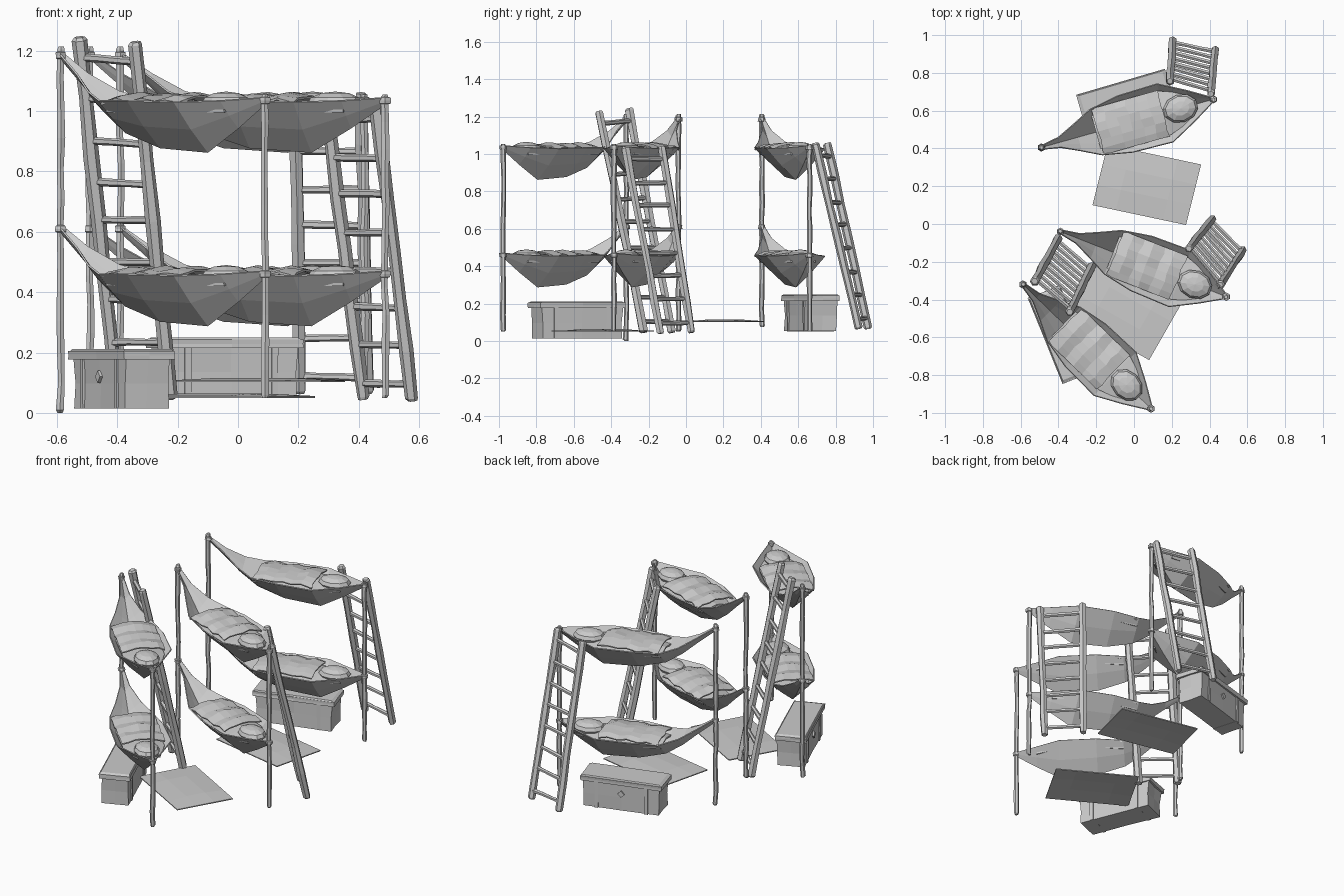
import bpy, bmesh, math, random
from mathutils import Vector, Matrix

if "Cube" in bpy.data.objects:
    bpy.data.objects.remove(bpy.data.objects["Cube"])

random.seed(4)


def make(name, verts, faces, thick=0.0):
    me = bpy.data.meshes.new(name)
    me.from_pydata([tuple(v) for v in verts], [], faces)
    bm = bmesh.new()
    bm.from_mesh(me)
    bmesh.ops.recalc_face_normals(bm, faces=bm.faces)
    bm.to_mesh(me)
    bm.free()
    ob = bpy.data.objects.new(name, me)
    bpy.context.collection.objects.link(ob)
    if thick:
        m = ob.modifiers.new("thickness", 'SOLIDIFY')
        m.thickness = thick
        m.offset = 0
    return ob


def jit(a):
    return random.uniform(-a, a)


def pole(name, a, b, r, rings=2, sides=6, wobble=0.0, cap=0.7):
    """Rough wooden pole from a to b, chamfered at both ends."""
    a, b = Vector(a), Vector(b)
    d = b - a
    q = d.to_track_quat('Z', 'Y')
    ch = min(0.01 / d.length, 0.1)
    ts = [0, ch] + [i / rings for i in range(1, rings)] + [1 - ch, 1]
    verts, faces = [], []
    for k, t in enumerate(ts):
        rr = r * (cap if k in (0, len(ts) - 1) else 1 + jit(0.12))
        off = Vector((jit(wobble), jit(wobble), 0))
        for s in range(sides):
            an = 2 * math.pi * (s + 0.5) / sides
            verts.append(a + d * t + q @ (Vector((math.cos(an), math.sin(an), 0)) * rr + off))
    for k in range(len(ts) - 1):
        for s in range(sides):
            n = (s + 1) % sides
            faces.append((k * sides + s, k * sides + n, (k + 1) * sides + n, (k + 1) * sides + s))
    last = (len(ts) - 1) * sides
    faces += [tuple(range(sides)), tuple(range(last, last + sides))]
    return make(name, verts, faces)


def sheet(name, rows, thick):
    """Skin a grid of points, then give it thickness."""
    n = len(rows[0])
    faces = [(i * n + j, i * n + j + 1, (i + 1) * n + j + 1, (i + 1) * n + j)
             for i in range(len(rows) - 1) for j in range(n - 1)]
    return make(name, [p for r in rows for p in r], faces, thick)


# hammock stations: distance along, half width, edge height, keel height
STATIONS = [(0.0, 0.010, 1.195, 1.175), (0.10, 0.028, 1.125, 1.09), (0.20, 0.075, 1.065, 1.00),
            (0.30, 0.125, 1.035, 0.93), (0.46, 0.155, 1.035, 0.88), (0.68, 0.160, 1.03, 0.865),
            (0.82, 0.085, 1.035, 0.945), (0.945, 0.010, 1.045, 1.025)]


def bunk(tag, left, right, base_l, base_r):
    L, R = Vector(left), Vector(right)
    d = (R - L).normalized()
    nrm = Vector((-d.y, d.x))

    def P(u, v, z):
        p = L + d * u + nrm * v
        return Vector((p.x, p.y, z))

    # posts
    pole(f"tall_post_{tag}", (*L, base_l), (*L, 1.215), 0.014, 12, 6, 0.003)
    pole(f"short_post_{tag}", (*R, base_r), (*R, 1.055), 0.014, 11, 6, 0.003)
    for level, dz in (("upper", 0.0), ("lower", -0.575)):
        # hammock cloth with a V-shaped section
        rows = []
        for u, w, ze, zk in STATIONS:
            rows.append([P(u, w * s, zk + (ze - zk) * h + dz) for s, h in
                         ((-1, 1), (-0.5, 0.46), (0, 0), (0.5, 0.46), (1, 1))])
        sheet(f"hammock_{level}_{tag}", rows, 0.006)
        # rope knots at the posts
        for q, z in ((L, 1.185), (R, 1.035)):
            pole(f"knot_{level}_{tag}", (*q, z + dz - 0.012), (*q, z + dz + 0.012), 0.020, 2)
        # rumpled blanket
        rows = []
        for i in range(7):
            u = 0.31 + 0.06 * i
            rows.append([P(u + jit(0.006), v, dz + 1.047 - 1.3 * v * v
                           + 0.010 * (i % 2) + jit(0.004))
                         for v in (-0.125, -0.09, -0.045, 0, 0.045, 0.09, 0.125)])
        sheet(f"blanket_{level}_{tag}", rows, 0.008)
        # padding that fills the hammock below blanket and pillow
        rows = [[P(u, w * 0.85 * s, 1.02 + dz - 0.02 * abs(s)) for s in (-1, 0, 1)]
                for u, w in ((0.3, 0.11), (0.46, 0.14), (0.68, 0.14), (0.82, 0.08))]
        sheet(f"padding_{level}_{tag}", rows, 0.01)
        # pillow
        bm = bmesh.new()
        bmesh.ops.create_uvsphere(bm, u_segments=10, v_segments=6, radius=1)
        rot = Matrix.Rotation(math.atan2(d.y, d.x), 4, 'Z')
        bmesh.ops.transform(bm, verts=bm.verts, matrix=Matrix.Translation(P(0.765, 0.0, 1.025 + dz))
                            @ rot @ Matrix.Diagonal((0.095, 0.075, 0.040, 1)))
        me = bpy.data.meshes.new("pillow")
        bm.to_mesh(me)
        bm.free()
        bpy.context.collection.objects.link(bpy.data.objects.new(f"pillow_{level}_{tag}", me))


def ladder(tag, top_a, top_b, foot_a, foot_b, r, rungs):
    ta, tb, fa, fb = map(Vector, (top_a, top_b, foot_a, foot_b))
    pole(f"ladder_rail_a_{tag}", fa, ta, r, 6, 6, 0.002)
    pole(f"ladder_rail_b_{tag}", fb, tb, r, 6, 6, 0.002)
    for i in range(rungs):
        t = (i + 0.45) / rungs
        pole(f"ladder_rung_{tag}", fa.lerp(ta, t + jit(0.006)), fb.lerp(tb, t + jit(0.006)), 0.0125, 3, 6, 0.001)


def slab(name, mat, size, centre, taper=1.0, rough=0.0):
    """Box with a tapered bottom; subdivided when it has to look dented."""
    bm = bmesh.new()
    bmesh.ops.create_cube(bm, size=1)
    if rough:
        bmesh.ops.subdivide_edges(bm, edges=bm.edges, cuts=1, use_grid_fill=True)
    for v in bm.verts:
        k = 1 if v.co.z > 0 else taper
        v.co = Vector((v.co.x * size[0] * k + jit(rough), v.co.y * size[1] * k + jit(rough),
                       v.co.z * size[2])) + Vector(centre)
    bmesh.ops.transform(bm, verts=bm.verts, matrix=mat)
    me = bpy.data.meshes.new(name)
    bm.to_mesh(me)
    bm.free()
    bpy.context.collection.objects.link(bpy.data.objects.new(name, me))


def chest(tag, x, y, z, angle, side):
    m = Matrix.Translation((x, y, z)) @ Matrix.Rotation(math.radians(angle), 4, 'Z')
    slab(f"chest_body_{tag}", m, (0.465, 0.16, 0.165), (0, 0, 0.0825), 0.97, 0.004)
    slab(f"chest_lid_{tag}", m, (0.49, 0.182, 0.028), (0, 0, 0.176), 1.0, 0.002)
    slab(f"chest_lid_top_{tag}", m @ Matrix.Rotation(math.pi, 4, 'X'),
         (0.485, 0.178, 0.008), (0, 0, -0.193), 0.94)
    for s in (-0.15, 0.15):
        slab(f"chest_strap_{tag}", m, (0.022, 0.170, 0.165), (s, 0, 0.082), 0.98)
    # diamond latch plate
    lock = m @ Matrix.Translation((0, side * 0.082, 0.105)) @ Matrix.Rotation(math.pi / 4, 4, 'Y')
    slab(f"chest_latch_{tag}", lock, (0.03, 0.01, 0.03), (0, 0, 0))


def rug(name, a, b, c, z):
    a, b, c = Vector(a), Vector(b), Vector(c)
    rows = []
    for i in range(5):
        row = []
        for j in range(4):
            p = a + (b - a) * i / 4 + (c - a) * j / 3
            bump = 0.008 if 0 < i < 4 and 0 < j < 3 else 0
            row.append((p.x, p.y, z + bump))
        rows.append(row)
    sheet(name, rows, 0.006)


# three double bunks
bunk("back", (-0.49, 0.405), (0.42, 0.66), 0.075, 0.05)
bunk("middle", (-0.39, -0.04), (0.488, -0.385), 0.05, 0.05)
bunk("front", (-0.588, -0.32), (0.09, -0.978), 0.0, 0.05)

# ladders
ladder("back", (0.408, 0.69, 1.06), (0.19, 0.755, 1.06), (0.43, 0.925, 0.065), (0.205, 0.975, 0.065), 0.023, 8)
ladder("middle", (0.455, -0.325, 1.04), (0.29, -0.13, 1.04), (0.578, -0.135, 0.04), (0.415, 0.03, 0.045), 0.023, 8)
ladder("front", (-0.525, -0.305, 1.245), (-0.34, -0.465, 1.23), (-0.40, -0.075, 0.045), (-0.225, -0.225, 0.045), 0.025, 9)

# chests and floor rugs
chest("back", -0.045, 0.665, 0.053, 16.5, 1)
chest("front", -0.385, -0.585, 0.015, -68, -1)
rug("back_rug", (-0.22, 0.10), (0.275, -0.005), (-0.14, 0.42), 0.105)
rug("front_rug", (-0.355, -0.475), (0.08, -0.72), (-0.18, -0.17), 0.053)
